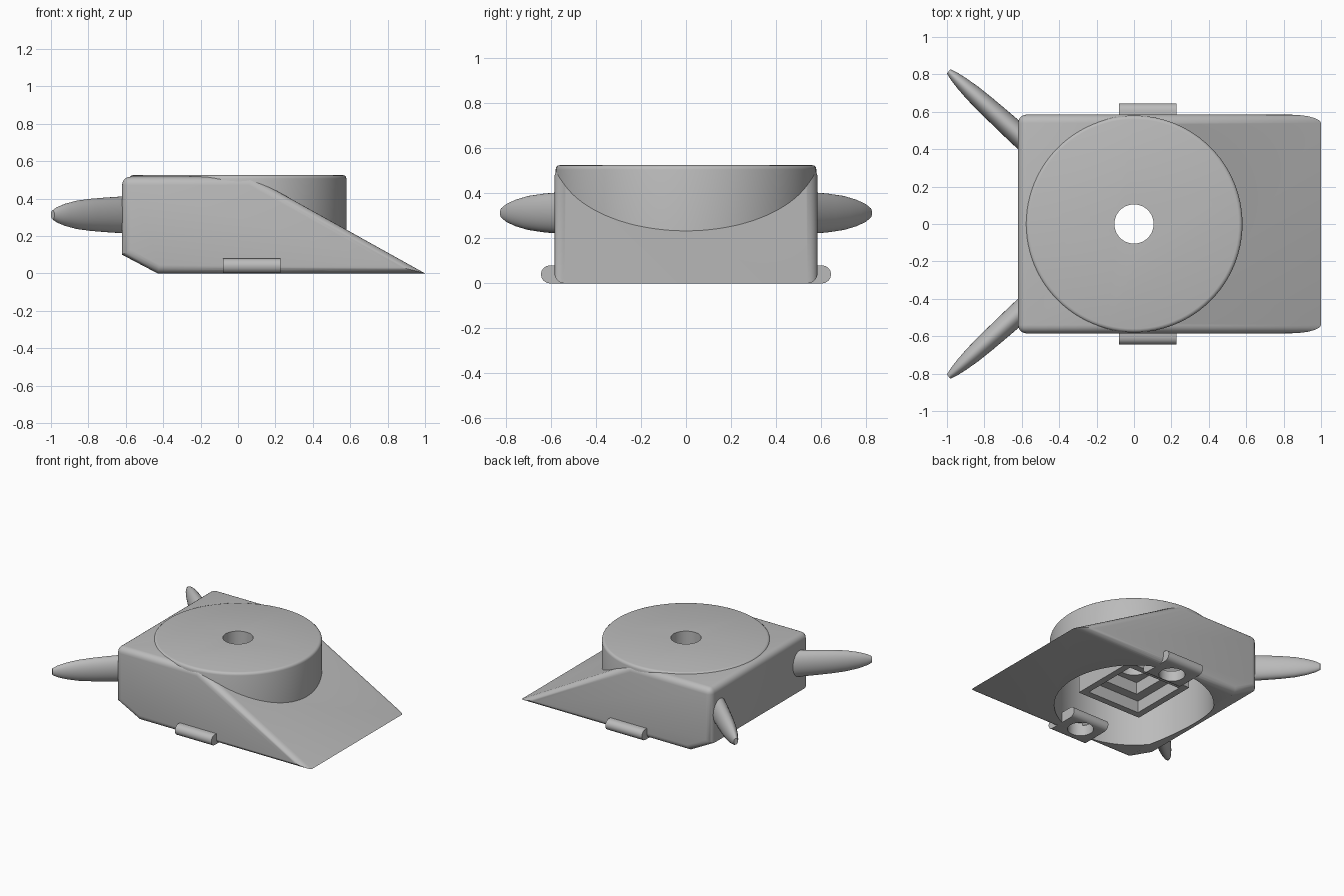
import bpy, bmesh, math
from mathutils import Matrix, Vector

if "Cube" in bpy.data.objects:
    bpy.data.objects.remove(bpy.data.objects["Cube"])

grey = bpy.data.materials.new("light_grey")
grey.use_nodes = True
COLOUR = (0.5, 0.5, 0.5, 1)
grey.diffuse_color = COLOUR
grey.node_tree.nodes["Principled BSDF"].inputs["Base Color"].default_value = COLOUR


def make(name, bm):
    bmesh.ops.recalc_face_normals(bm, faces=bm.faces[:])
    mesh = bpy.data.meshes.new(name)
    bm.to_mesh(mesh)
    bm.free()
    mesh.materials.append(grey)
    ob = bpy.data.objects.new(name, mesh)
    bpy.context.collection.objects.link(ob)
    return ob


def cylinder(name, r, z0, z1, x=0, y=0, sides=96, rim=0):
    bm = bmesh.new()
    bmesh.ops.create_cone(bm, cap_ends=True, segments=sides, radius1=r, radius2=r, depth=z1 - z0,
                          matrix=Matrix.Translation((x, y, (z0 + z1) / 2)))
    if rim:
        top = [e for e in bm.edges if all(v.co.z > z1 - 0.001 for v in e.verts)]
        bmesh.ops.bevel(bm, geom=top, offset=rim, segments=3, profile=0.5, affect='EDGES')
    return make(name, bm)


def square(name, half, z0, z1):
    bm = bmesh.new()
    size = Matrix.Diagonal((2 * half, 2 * half, z1 - z0, 1))
    bmesh.ops.create_cube(bm, size=1, matrix=Matrix.Translation((0, 0, (z0 + z1) / 2)) @ size)
    return make(name, bm)


def extrude(bm, points, offset):
    face = bm.faces.new([bm.verts.new(p) for p in points])
    grown = bmesh.ops.extrude_face_region(bm, geom=[face])["geom"]
    bmesh.ops.translate(bm, vec=offset, verts=[v for v in grown if isinstance(v, bmesh.types.BMVert)])


def activate(ob):
    bpy.ops.object.select_all(action='DESELECT')
    ob.select_set(True)
    bpy.context.view_layer.objects.active = ob


def cut(ob, cutters):
    activate(ob)
    for c in cutters:
        mod = ob.modifiers.new("cut", 'BOOLEAN')
        mod.operation = 'DIFFERENCE'
        mod.solver = 'EXACT'
        mod.object = c
        bpy.ops.object.modifier_apply(modifier=mod.name)


def smooth(ob):
    activate(ob)
    bpy.ops.object.shade_smooth_by_angle(angle=math.radians(35))


# Wedge body: side profile extruded across, side edges rounded
W = 0.585
profile = [(-0.62, 0.1), (-0.43, 0), (1, 0), (0.07, 0.517), (-0.62, 0.517)]
bm = bmesh.new()
extrude(bm, [(x, -W, z) for x, z in profile], (0, 2 * W, 0))


def rounded(e):
    a, b = (v.co for v in e.verts)
    along_side = abs(a.y - b.y) < 0.01
    back_top = min(a.z, b.z) > 0.4 and max(a.x, b.x) < -0.5
    return along_side or back_top


bmesh.ops.bevel(bm, geom=[e for e in bm.edges if rounded(e)], offset=0.045, segments=5,
                profile=0.5, affect='EDGES', clamp_overlap=False)
body = make("wedge_body", bm)

# Round weapon housing sunk into the body
drum = cylinder("round_housing", 0.58, 0.12, 0.526, rim=0.02)

# Square mount hanging from the housing's ceiling
mount = square("square_mount", 0.27, 0.12, 0.49)

# Round bay under the housing, stepped recess in the mount, hole through the middle
bay = cylinder("bay_cutter", 0.55, -0.1, 0.48)
hole = cylinder("hole_cutter", 0.105, -0.2, 0.8, sides=48)
steps = [square("step_cutter", 0.22, 0, 0.21), square("inner_step_cutter", 0.15, 0, 0.3)]
cut(body, [bay, hole])
cut(drum, [bay, hole])
cut(mount, steps + [hole])
cutters = [bay, hole] + steps

# Side lugs: rounded plates with a vertical hole
for side, name in ((-1, "right_lug"), (1, "left_lug")):
    ring = []
    for centre, start in ((0.605, -90), (0.41, 90)):
        for i in range(9):
            a = math.radians(start + i * 22.5)
            ring.append((-0.08, side * (centre + 0.04 * math.cos(a)), 0.04 + 0.04 * math.sin(a)))
    bm = bmesh.new()
    extrude(bm, ring, (0.307, 0, 0))
    lug = make(name, bm)
    bore = cylinder("bore_cutter", 0.09, -0.1, 0.1, 0.07, side * 0.49, sides=40)
    cutters.append(bore)
    cut(lug, [bore])
    cut(body, [bore])
    smooth(lug)

for ob in (body, drum, mount):
    smooth(ob)
for c in cutters:
    bpy.data.objects.remove(c)

# Rear spikes: flattened bullet shapes splayed outwards
spike = [(0, 0.1), (0.1, 0.097), (0.2, 0.092), (0.3, 0.086), (0.4, 0.076), (0.48, 0.06),
         (0.54, 0.042), (0.575, 0.024)]
for side, name in ((-1, "right_spike"), (1, "left_spike")):
    bm = bmesh.new()
    along = Vector((-0.43, side * 0.39, 0)).normalized()
    across = Vector((-along.y, along.x, 0))
    rings = []
    for t, r in spike:
        ring = []
        for i in range(32):
            a = math.tau * i / 32
            p = Vector((-0.565, side * 0.43, 0.313)) + along * t + across * (0.6 * r * math.cos(a))
            p.z += r * math.sin(a)
            ring.append(bm.verts.new(p))
        rings.append(ring)
    for lo, hi in zip(rings, rings[1:]):
        for i in range(32):
            j = (i + 1) % 32
            bm.faces.new((lo[i], lo[j], hi[j], hi[i]))
    bm.faces.new(rings[0])
    bm.faces.new(rings[-1])
    smooth(make(name, bm))
